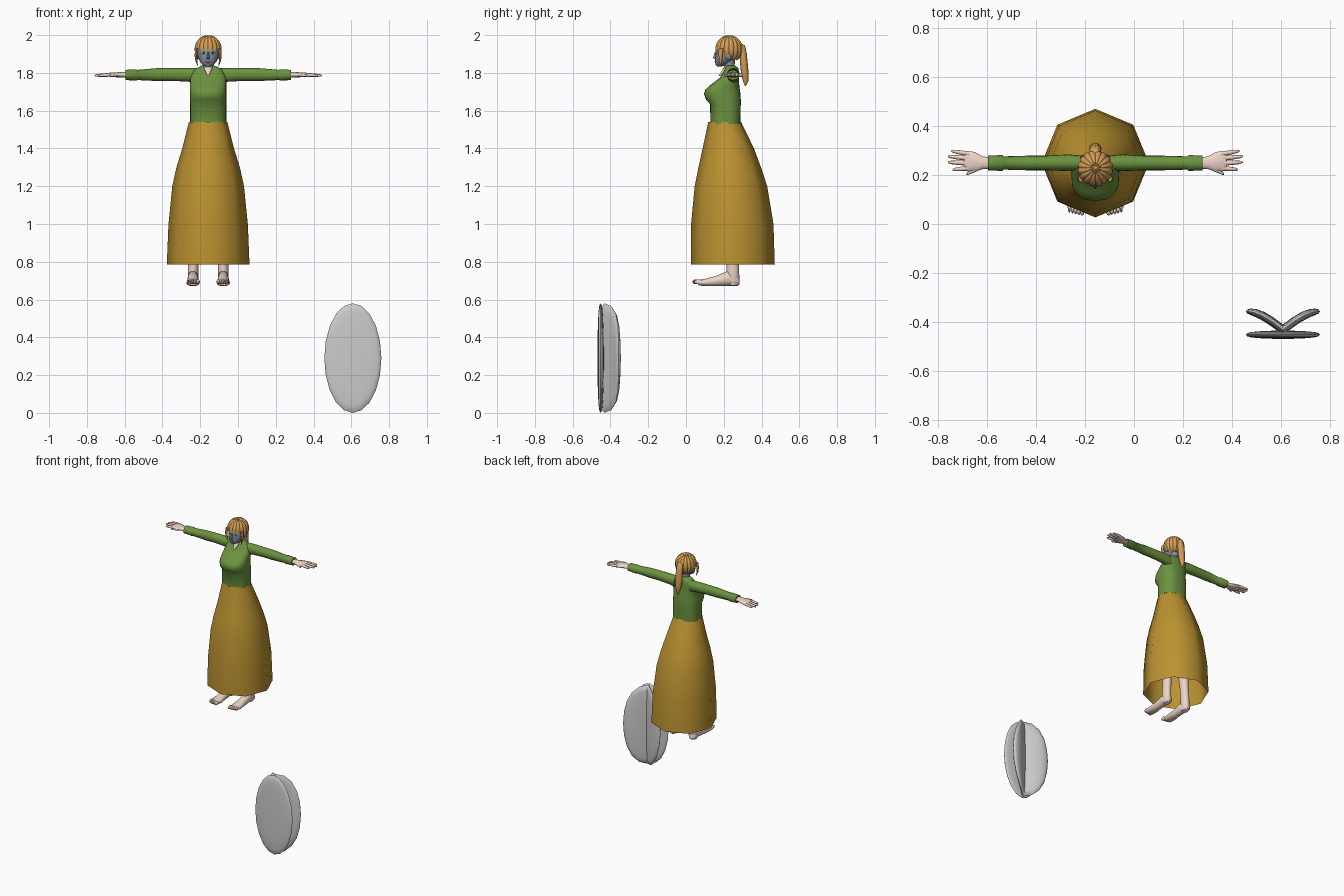
import bpy, bmesh, math
from mathutils import Vector

if "Cube" in bpy.data.objects:
    bpy.data.objects.remove(bpy.data.objects["Cube"])

CX = -0.158  # centre line of the standing figure


def material(name, rgb):
    m = bpy.data.materials.new(name)
    m.diffuse_color = (*rgb, 1)
    m.use_nodes = True
    m.node_tree.nodes["Principled BSDF"].inputs["Base Color"].default_value = m.diffuse_color
    return m


SKIN = material("skin", (0.85, 0.66, 0.57))
FACE = material("face_grey", (0.24, 0.27, 0.33))
GREEN = material("green_cloth", (0.15, 0.29, 0.05))
OCHRE = material("ochre_cloth", (0.50, 0.29, 0.03))
HAIR = material("hair", (0.66, 0.34, 0.09))
WHITE = material("eye_white", (0.75, 0.78, 0.8))
DARK = material("dark", (0.03, 0.04, 0.06))


def finish(name, bm, mat, x=CX, mirror=False, angle=50):
    bmesh.ops.recalc_face_normals(bm, faces=bm.faces)
    me = bpy.data.meshes.new(name)
    bm.to_mesh(me)
    bm.free()
    ob = bpy.data.objects.new(name, me)
    bpy.context.collection.objects.link(ob)
    ob.location.x = x
    if mat:
        me.materials.append(mat)
    bpy.ops.object.select_all(action='DESELECT')
    ob.select_set(True)
    bpy.context.view_layer.objects.active = ob
    bpy.ops.object.shade_smooth_by_angle(angle=math.radians(angle))
    if mirror:
        ob.modifiers.new("Mirror", 'MIRROR').use_mirror_merge = False
    return ob


def loft_into(bm, rings, n=16, axis='z', power=1.0, caps=True):
    """Rings are (x, y, z, a, b); a and b are radii across the axis."""
    dirs = {'x': ((0, 1, 0), (0, 0, 1)), 'y': ((1, 0, 0), (0, 0, 1)),
            'z': ((1, 0, 0), (0, 1, 0))}
    u, v = (Vector(d) for d in dirs[axis])
    soft = lambda c: math.copysign(abs(c) ** power, c)
    loops = []
    for x, y, z, a, b in rings:
        ts = [2 * math.pi * i / n for i in range(n)]
        loops.append([bm.verts.new(Vector((x, y, z)) + u * a * soft(math.cos(t))
                                   + v * b * soft(math.sin(t))) for t in ts])
    for p, q in zip(loops, loops[1:]):
        for i in range(n):
            j = (i + 1) % n
            bm.faces.new((p[i], p[j], q[j], q[i]))
    if caps:
        bm.faces.new(loops[0])
        bm.faces.new(loops[-1])


def loft(name, rings, mat, mirror=False, **kw):
    bm = bmesh.new()
    loft_into(bm, rings, **kw)
    return finish(name, bm, mat, mirror=mirror)


def upright(rows):
    """Rows of (z, front y, back y, half width) turned into rings."""
    return [(0, (f + b) / 2, z, w, (b - f) / 2) for z, f, b, w in rows]


def ball_into(bm, loc, size, u=12, v=8):
    for vert in bmesh.ops.create_uvsphere(bm, u_segments=u, v_segments=v, radius=1)["verts"]:
        vert.co = Vector(loc) + Vector(a * b for a, b in zip(vert.co, size))


def ball(name, loc, size, mat, mirror=False):
    bm = bmesh.new()
    ball_into(bm, loc, size)
    finish(name, bm, mat, mirror=mirror)


# Skirt: an open eight-sided bell
loft("skirt", upright([(1.54, .118, .292, .102), (1.40, .088, .36, .137), (1.30, .066, .397, .168),
                       (1.20, .046, .43, .19), (1.00, .027, .463, .21), (.785, .027, .47, .219)]),
     OCHRE, n=8, caps=False)

# Shirt and sleeves
loft("shirt", upright([(1.53, .13, .288, .096), (1.635, .127, .29, .096), (1.66, .105, .29, .097),
                       (1.69, .095, .288, .097), (1.712, .103, .285, .097), (1.735, .128, .282, .097),
                       (1.775, .18, .28, .095), (1.805, .20, .28, .085), (1.825, .207, .277, .062),
                       (1.838, .212, .262, .034)]), GREEN, n=24, power=0.8)
loft("sleeve", [(.06, .25, 1.785, .030, .040), (.11, .25, 1.79, .034, .036), (.2, .249, 1.792, .030, .034),
                (.27, .249, 1.791, .030, .034), (.375, .249, 1.789, .027, .027),
                (.38, .249, 1.789, .032, .030), (.438, .249, 1.789, .031, .027),
                (.438, .249, 1.789, .022, .018)], GREEN, mirror=True, axis='x')

# Hands with fingers
bm = bmesh.new()
loft_into(bm, [(.42, .248, 1.789, .022, .016), (.46, .25, 1.79, .026, .014), (.49, .253, 1.79, .040, .013),
               (.52, .257, 1.79, .042, .011), (.535, .258, 1.79, .036, .007)], n=12, axis='x')
for (x0, y0), (x1, y1) in [((.515, .228), (.582, .222)), ((.52, .248), (.602, .252)),
                           ((.52, .268), (.602, .276)), ((.515, .286), (.588, .298)),
                           ((.455, .238), (.525, .204))]:
    at = lambda t, r: (x0 + (x1 - x0) * t, y0 + (y1 - y0) * t, 1.79 - .004 * t, r, r)
    loft_into(bm, [at(0, .010), at(.5, .009), at(.9, .0065), at(1, .003)], n=8, axis='x')
finish("hand", bm, SKIN, mirror=True)

# Legs and bare feet
loft("leg", [(.05, .215, 1.5, .048, .062), (.06, .22, 1.2, .042, .045), (.066, .235, 1.05, .036, .045),
             (.076, .246, .85, .027, .033), (.08, .248, .76, .028, .033), (.08, .25, .70, .028, .033),
             (.08, .25, .675, .02, .026)], SKIN, mirror=True)
bm = bmesh.new()
loft_into(bm, [(.08, .284, .692, .012, .012), (.08, .272, .698, .026, .026), (.08, .22, .712, .029, .04),
               (.08, .16, .698, .030, .028), (.08, .10, .69, .036, .020), (.08, .065, .69, .034, .015)],
          n=14, axis='y')
for i in range(5):
    ball_into(bm, (.054 + .013 * i, .055 + .003 * i, .694), (.010 - .001 * i, .022, .013), 8, 6)
finish("foot", bm, SKIN, mirror=True)

# Neck, head and face
loft("neck", upright([(1.78, .20, .26, .03), (1.83, .203, .257, .029), (1.88, .20, .26, .03)]), FACE)
loft("neckline", upright([(1.783, .172, .19, .003), (1.805, .186, .21, .014), (1.828, .199, .23, .026)]),
     SKIN, n=12)
loft("head", upright([(1.833, .165, .185, .010), (1.84, .158, .21, .027), (1.86, .154, .24, .044),
                      (1.885, .154, .27, .055), (1.92, .157, .283, .060), (1.96, .168, .283, .054),
                      (1.982, .195, .26, .03)]), FACE, n=20)
loft("nose", upright([(1.874, .150, .165, .009), (1.880, .143, .165, .008), (1.91, .153, .165, .004)]),
     FACE, n=8)
ball("lips", (0, .156, 1.858), (.014, .004, .005), FACE)
ball("eye", (.023, .164, 1.905), (.011, .006, .006), WHITE, True)
ball("pupil", (.023, .1595, 1.905), (.005, .003, .005), DARK, True)
ball("ear", (.060, .225, 1.89), (.007, .014, .022), FACE, True)

# Hair cap: scalloped locks, with a raised hairline over the face
bm = bmesh.new()
LOCKS, N, R = 16, 96, 10
rows = []
for r in range(1, R + 1):
    row = []
    for i in range(N):
        az = 2 * math.pi * i / N
        groove = abs(math.sin(az * LOCKS / 2))
        front = max(0, -math.sin(az))
        low = 2.35 - 0.80 * min(1, 1.5 * front) + 0.12 * groove
        th = low * r / R
        s = .93 + .07 * groove
        row.append(bm.verts.new((.073 * s * math.sin(th) * math.cos(az),
                                 .228 + .074 * s * math.sin(th) * math.sin(az),
                                 1.925 + .075 * (1 - (1 - s) * .6) * math.cos(th))))
    rows.append(row)
top = bm.verts.new((0, .228, 1.997))
for i in range(N):
    j = (i + 1) % N
    bm.faces.new((top, rows[0][i], rows[0][j]))
    for p, q in zip(rows, rows[1:]):
        bm.faces.new((p[i], q[i], q[j], p[j]))
finish("hair_cap", bm, HAIR)

# Ponytail and the thin locks beside the face
loft("ponytail", upright([(1.957, .280, .292, .008), (1.945, .272, .312, .020), (1.90, .283, .322, .024),
                          (1.84, .287, .328, .026), (1.79, .292, .332, .021), (1.755, .302, .330, .012),
                          (1.73, .312, .318, .003)]), HAIR, n=12)
loft("side_lock", [(.060, .185, 1.93, .009, .012), (.065, .183, 1.89, .007, .010),
                   (.062, .183, 1.86, .005, .007), (.054, .184, 1.835, .001, .002)],
     HAIR, mirror=True, n=8)


# Oval shell: a flat plate in front and a folded plate behind it
def oval_plate(name, y, h, fold):
    bm = bmesh.new()
    for v in bmesh.ops.create_uvsphere(bm, u_segments=20, v_segments=12, radius=1)["verts"]:
        px, pz, d = v.co
        thick = math.copysign(abs(d) ** 0.7, d) * h
        bend = fold * math.sin(min(1, abs(px)) * math.pi / 2)
        v.co = (.151 * px, y + thick + bend, .29 + .29 * pz)
    finish(name, bm, None, x=.608, angle=60)


oval_plate("front_plate", -.452, .017, 0)
oval_plate("folded_plate", -.432, .022, .075)
bpy.context.view_layer.update()
